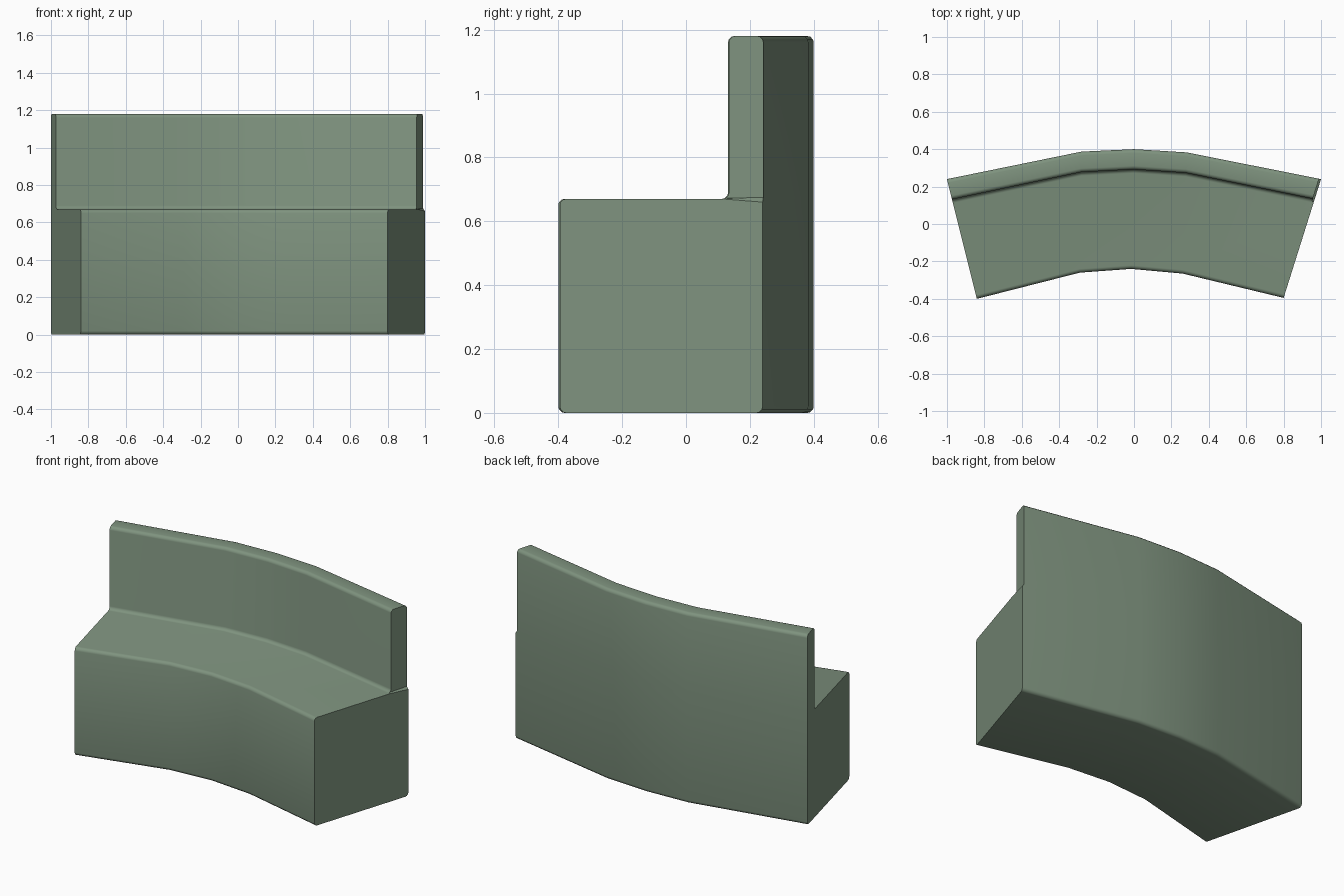
import bpy, bmesh
from mathutils import Vector

if "Cube" in bpy.data.objects:
    bpy.data.objects.remove(bpy.data.objects["Cube"])

# Plan view of the curve: front line and back line at each bend
FRONT = [(-0.84, -0.40), (-0.29, -0.26), (-0.015, -0.24), (0.26, -0.265), (0.80, -0.395)]
BACK = [(-1.0, 0.24), (-0.28, 0.387), (0.0, 0.40), (0.28, 0.383), (1.0, 0.24)]
DEPTH, SEAT, TOP, REST = 0.65, 0.67, 1.18, 0.54

# Side profile: distance from front, height, corner radius
CORNERS = [(0, 0, .02), (0, SEAT, .02), (REST, SEAT, .02), (REST, TOP, .02),
           (DEPTH, TOP, .02), (DEPTH, 0.675, 0), (DEPTH, 0.66, 0), (DEPTH, 0, .02)]


def rounded(corners, steps=3):
    pts = []
    for i, (d, z, r) in enumerate(corners):
        c = Vector((d, z))
        if r == 0:
            pts.append(c)
            continue
        u = (Vector(corners[i - 1][:2]) - c).normalized()
        v = (Vector(corners[(i + 1) % len(corners)][:2]) - c).normalized()
        o = c + (u + v) * r
        for k in range(steps + 1):
            f = k / steps
            q = (-v * (1 - f) - u * f).normalized()
            pts.append(o + q * r)
    return pts


profile = rounded(CORNERS)
n = len(profile)
upper = [i for i, p in enumerate(profile) if p.y > SEAT + 0.001]
lower = [i for i in range(n) if i not in upper]

# Curved bench: profile swept along the bends
bm = bmesh.new()
rings = []
for s, (f, b) in enumerate(zip(FRONT, BACK)):
    f, b = Vector(f), Vector(b)
    ring = []
    for i, p in enumerate(profile):
        xy = f.lerp(b, p.x / DEPTH)
        # backrest stops slightly short of the base at the right end
        if s == len(BACK) - 1 and i in upper:
            xy += (Vector(BACK[-2]) - b).normalized() * 0.011
        ring.append(bm.verts.new((xy.x, xy.y, p.y)))
    rings.append(ring)
for a, b in zip(rings, rings[1:]):
    for i in range(n):
        j = (i + 1) % n
        bm.faces.new((a[i], a[j], b[j], b[i]))

# End caps: base, backrest and the small ledge between
for ring in (rings[0], rings[-1]):
    bm.faces.new([ring[i] for i in lower])
    bm.faces.new([ring[i] for i in upper])
    bm.faces.new([ring[upper[0] - 1], ring[upper[0]], ring[upper[-1]], ring[upper[-1] + 1]])
bmesh.ops.recalc_face_normals(bm, faces=bm.faces)

mesh = bpy.data.meshes.new("curved_bench")
bm.to_mesh(mesh)
bm.free()
bench = bpy.data.objects.new("curved_bench", mesh)
bpy.context.collection.objects.link(bench)

mat = bpy.data.materials.new("sage_green")
mat.diffuse_color = (0.21, 0.29, 0.21, 1)
mat.use_nodes = True
mat.node_tree.nodes["Principled BSDF"].inputs["Base Color"].default_value = mat.diffuse_color
mesh.materials.append(mat)

bpy.context.view_layer.objects.active = bench
bench.select_set(True)
bpy.ops.object.shade_smooth_by_angle(angle=0.6)
